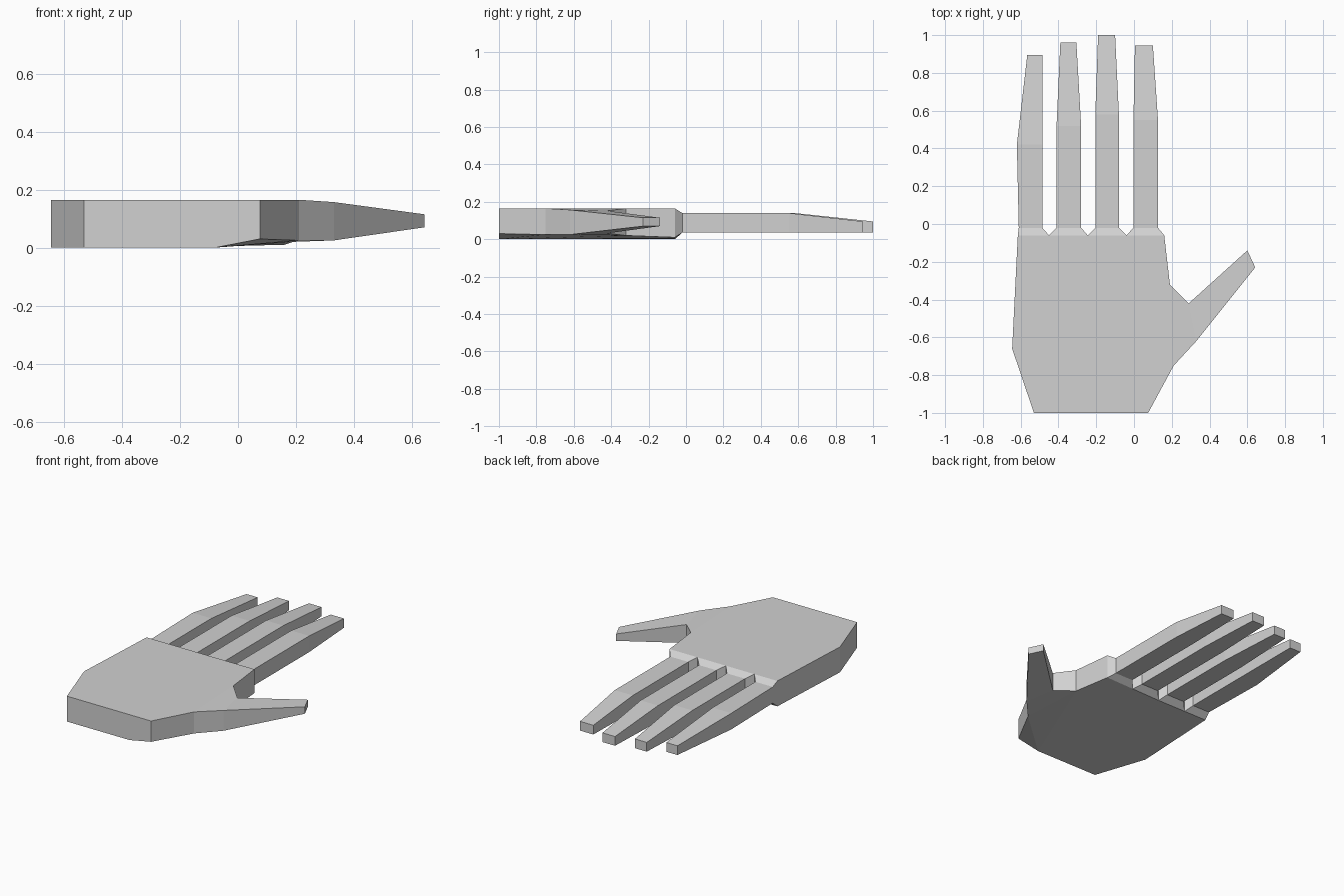
import bpy, bmesh

if "Cube" in bpy.data.objects:
    bpy.data.objects.remove(bpy.data.objects["Cube"])

skin = bpy.data.materials.new("plain_grey")
skin.diffuse_color = (0.64, 0.64, 0.64, 1)
skin.use_nodes = True
skin.node_tree.nodes["Principled BSDF"].inputs["Base Color"].default_value = skin.diffuse_color


def slab(name, columns, cells, open_edges=()):
    """Columns are (x, y, bottom, top); cells are counter-clockwise loops of
    columns. Outer edges get walls, except where a part joins another."""
    bm = bmesh.new()
    low = [bm.verts.new((x, y, z0)) for x, y, z0, z1 in columns]
    high = [bm.verts.new((x, y, z1)) for x, y, z0, z1 in columns]
    edges = set()
    for c in cells:
        bm.faces.new([high[i] for i in c])
        bm.faces.new([low[i] for i in reversed(c)])
        edges |= set(zip(c, c[1:] + c[:1]))
    for a, b in sorted(edges):
        if (b, a) not in edges and (a, b) not in open_edges:
            bm.faces.new((low[a], low[b], high[b], high[a]))
    mesh = bpy.data.meshes.new(name)
    bm.to_mesh(mesh)
    bm.free()
    mesh.materials.append(skin)
    obj = bpy.data.objects.new(name, mesh)
    bpy.context.collection.objects.link(obj)


TOP = 0.165
KNUCKLE = [(-0.615, 0.0), (-0.45, 0.0), (-0.245, 0.0), (-0.04, 0.005), (0.16, 0.01)]

# Palm: flat on the outer side, underside rising towards the thumb
palm = [(-0.53, -1, 0, TOP), (-0.08, -1, 0, TOP), (0.075, -1, 0.03, TOP),
        (0.21, -0.75, 0.025, TOP), (0.19, -0.32, 0.02, TOP)]
palm += [(x, -0.06, z, TOP) for x, z in reversed(KNUCKLE)]
palm.append((-0.645, -0.66, 0, TOP))
slab("palm", palm,
     [[0, 1, 7, 8, 9, 10], [1, 2, 3], [1, 3, 4], [1, 4, 5, 6, 7]],
     {(3, 4), (5, 6), (6, 7), (7, 8), (8, 9)})

# Thumb: tapers in width and height to a blunt tip
slab("thumb",
     [(0.21, -0.75, 0.025, TOP), (0.33, -0.62, 0.025, 0.157), (0.642, -0.23, 0.07, 0.115),
      (0.60, -0.14, 0.07, 0.115), (0.29, -0.42, 0.032, 0.152), (0.19, -0.32, 0.02, TOP)],
     [[0, 1, 4, 5], [1, 2, 3, 4]], {(5, 0)})

# Fingers: (left, right, y) at the root, the middle joint and the tip
fingers = {
    "little_finger": [(-0.61, -0.485, -0.02), (-0.62, -0.485, 0.42), (-0.565, -0.485, 0.895)],
    "ring_finger": [(-0.41, -0.28, -0.02), (-0.41, -0.28, 0.52), (-0.39, -0.305, 0.96)],
    "middle_finger": [(-0.205, -0.08, -0.02), (-0.205, -0.08, 0.58), (-0.19, -0.10, 1.0)],
    "index_finger": [(-0.003, 0.127, -0.02), (-0.003, 0.127, 0.55), (0.005, 0.10, 0.945)],
}
for n, (name, sections) in enumerate(fingers.items()):
    # Sloped knuckle from the palm edge, then the finger itself
    cols = [(x, -0.06, z, TOP) for x, z in KNUCKLE[n:n + 2]]
    for (left, right, y), top in zip(sections, (0.14, 0.14, 0.095)):
        cols += [(left, y, 0.035, top), (right, y, 0.035, top)]
    slab(name, cols, [[i, i + 1, i + 3, i + 2] for i in (0, 2, 4)], {(0, 1)})
